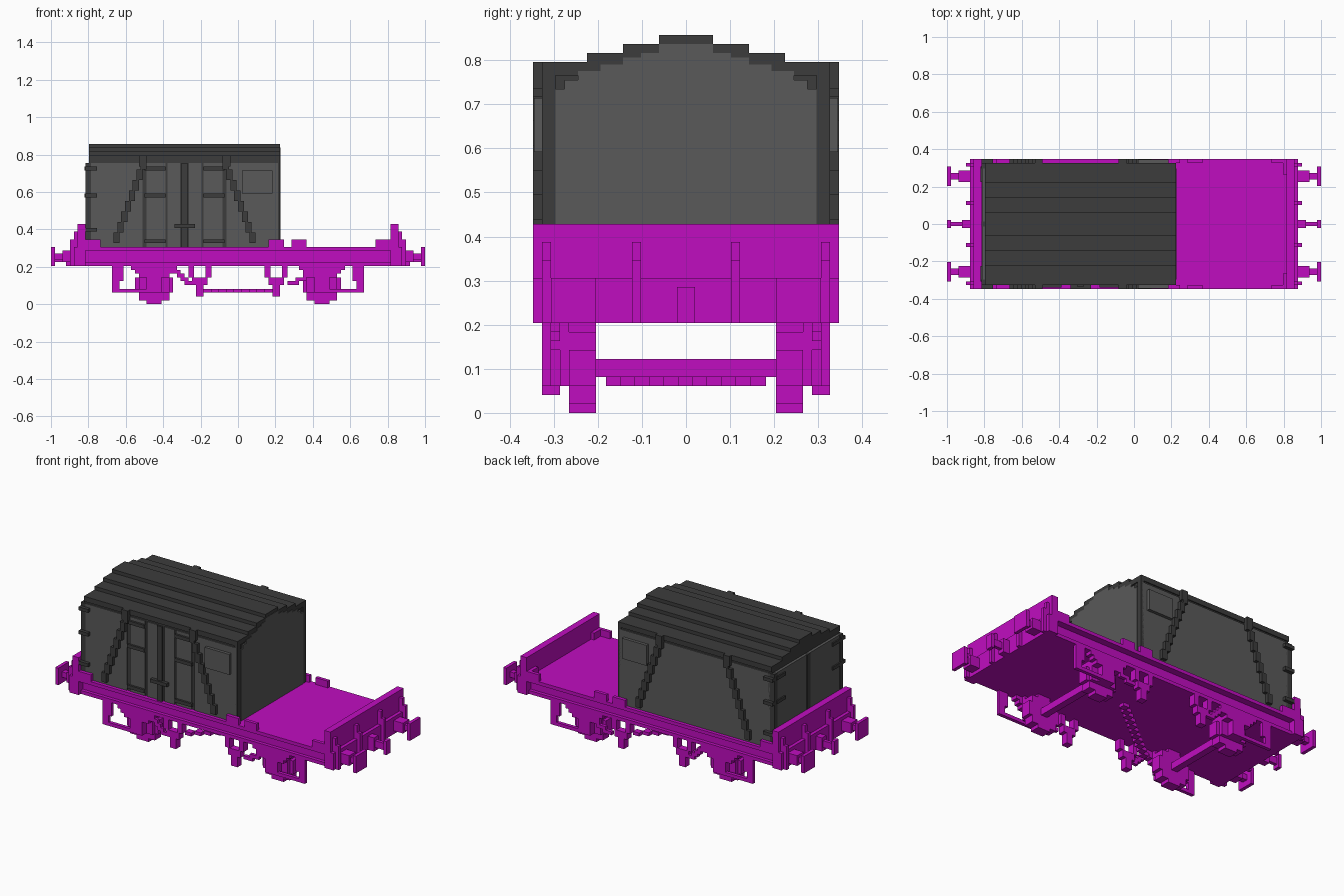
import bpy, bmesh
from mathutils import Matrix, Vector

old = bpy.data.objects.get("Cube")
if old:
    bpy.data.objects.remove(old, do_unlink=True)

U = 2 / 98      # one block of the model's grid
MID = -14       # centre of the container along x


def material(name, color):
    m = bpy.data.materials.new(name)
    m.use_nodes = True
    m.diffuse_color = (*color, 1)
    m.node_tree.nodes["Principled BSDF"].inputs["Base Color"].default_value = (*color, 1)
    return m


PURPLE = material("vivid purple", (.53, .004, .53))
DARK = material("dark grey", (.045, .045, .045))
GREY = material("mid grey", (.1, .1, .1))


def flip(span):
    return (-span[1], -span[0])


def shift(span, d):
    return (span[0] + d, span[1] + d)


def both(*half_sizes):
    """Symmetric spans around zero."""
    return [(-h, h) for h in half_sizes]


def part(name, mat, boxes, mx=False, my=False, centre=0):
    """Join boxes given as (x span, y span, z span); mirror in x and y if asked."""
    todo = list(boxes)
    if mx:
        todo += [(flip(x), y, z) for x, y, z in todo]
    if my:
        todo += [(x, flip(y), z) for x, y, z in todo]
    bm = bmesh.new()
    for x, y, z in todo:
        x = shift(x, centre)
        spans = (x, y, z)
        mid = Vector([(a + b) / 2 * U for a, b in spans])
        size = Matrix.Diagonal([(b - a) * U for a, b in spans] + [1])
        bmesh.ops.create_cube(bm, size=1, matrix=Matrix.Translation(mid) @ size)
    me = bpy.data.meshes.new(name)
    bm.to_mesh(me)
    bm.free()
    me.materials.append(mat)
    ob = bpy.data.objects.new(name, me)
    bpy.context.collection.objects.link(ob)
    return ob


# Wagon floor and channel-shaped side beams
part("deck", PURPLE, [((-42, 42), (-17, 17), (14, 15))])
part("side_beams", PURPLE, [((-42, 42), (-15, 15), (11, 14)),
                            ((-42, 42), (-16, 16), (10, 11))])

# End walls with headstocks and uprights
part("end_walls", PURPLE, [((40, 42), (-17, 17), (10, 21)),
                           ((42, 43), (-17, 17), (10, 15))], mx=True)
uprights = []
for y in ((5, 6), (15, 16)):
    uprights += [((42, 43), y, (10, 19)), ((43, 44), y, (10, 17))]
part("end_uprights", PURPLE, uprights, mx=True, my=True)

# Corner brackets and container stops on the deck edge
part("corner_brackets", PURPLE, [((36, 40), (16, 17), (15, 17)),
                                 ((39, 40), (13, 16), (15, 17))], mx=True, my=True)
part("container_stops", PURPLE, [((8, 12), (16, 17), (15, 17)),
                                 ((14, 18), (16, 17), (15, 17))], my=True)

# Buffers and coupling hooks
part("buffers", PURPLE, [((48, 49), (10, 15), (10, 15)),
                         ((45, 48), (11.7, 13.3), (11.7, 13.3)),
                         ((43, 46), (11, 14), (11, 14))], mx=True, my=True)
part("coupling_hooks", PURPLE, [((43, 48), (-.5, .5), (11, 13)),
                                ((48, 49), (-1, 1), (10, 14)),
                                ((43, 45), (-1, 1), (10, 14))], mx=True)

# Blocky wheels and axles
wheel_rows = [2, 4, 4, 5, 5]
wheel_rows += wheel_rows[::-1]
part("wheels", PURPLE,
     [(shift((-h, h), 22), (10, 13), (z, z + 1)) for z, h in enumerate(wheel_rows)],
     mx=True, my=True)
part("axles", PURPLE, [((21, 23), (-10, 10), (4, 6))], mx=True)

# Axle boxes, guards and leaf springs
w2, w4, w5, w6 = [shift(s, 22) for s in both(2, 4, 5, 6)]
part("axle_boxes", PURPLE, [(w2, (13, 16), (3, 8)), (w4, (13, 14), (3, 10)),
                            (w4, (14, 16), (7, 8)), (w5, (14, 16), (8, 9)),
                            (w6, (14, 16), (9, 10))], mx=True, my=True)

# Step irons beyond the wheels
part("step_irons", PURPLE, [((30, 33), (15, 16), (6, 10)), ((31, 33), (15, 16), (3, 6)),
                            ((22, 33), (15, 16), (3, 4))], mx=True, my=True)

# Brake hangers, cross rod and stepped levers
part("brake_hangers", PURPLE, [((7, 8.5), (14, 16), (7, 10)), ((11.5, 13), (14, 16), (7, 10)),
                               ((8, 12), (14, 16), (5, 7)),
                               ((9, 11), (14, 16), (2, 5))], mx=True, my=True)
part("brake_rod", PURPLE,
     [((2 * k - 1, 2 * k + 1), (1.6 * k - .9, 1.6 * k + .9), (3, 4)) for k in range(-5, 6)])
part("brake_levers", PURPLE,
     [((13 + 2 * k, 16 + 2 * k), (15, 16), (5 + k, 6 + k)) for k in range(5)], my=True)
part("brake_links", PURPLE,
     [((-14 - k, -12 - k), (15, 16), (5 + k, 6 + k)) for k in range(5)], my=True)

# Container shell with a stepped roof
inner = (-39, 10.7)
full = (-39, 11)
part("container_shell", DARK, [(inner, (-15.7, 15.7), (15, 38))])
part("container_roof", DARK, [(full, (-16, 16), (37.5, 39)), (full, (-11, 11), (39, 40)),
                              (full, (-7, 7), (40, 41)), (full, (-3, 3), (41, 42))])
part("corner_posts", DARK, [((10, 11), (14.5, 16), (15, 38)),
                            ((-40, -38), (14.5, 16), (15, 37))], my=True)

# Plain arched end panel
arch = [(14.5, 36), (13.5, 37), (12, 38), (9.5, 38.7), (7, 39.5), (5, 40), (3, 41)]
rows, low = [], 15
for half, top in arch:
    rows.append(((10.7, 11.1), (-half, half), (low, top)))
    low = top
part("plain_end_panel", GREY, rows)

# End doors with a centre post and corner hinges
part("end_doors", GREY, [((-39.8, -39), (.7, 14.5), (15, 37))], my=True)
part("end_door_post", DARK, [((-40, -39), (-.7, .7), (15, 37))])
part("end_door_hinges", DARK,
     [s for z in (19, 28, 35) for s in (((-40, -37), (15, 17), (z, z + 1)),
                                        ((-40.2, -39), (11, 15), (z, z + 1)))], my=True)

# Side panels: a plain back, and a front with two doors
skin = (15.7, 16)
part("back_panel", GREY, [((-24.5, 24.5), skin, (15, 37))], centre=MID)
part("front_panels", GREY, [((a, b), flip(skin), (15, 37))
                            for a, b in ((1.2, 4.5), (5, 10), (11, 24.5))],
     mx=True, centre=MID)
part("front_door_post", DARK, [((-.8, .8), (-16.5, -16), (15, 37)),
                               ((-2.7, 2.7), (-17, -16), (20, 21))], centre=MID)
part("front_door_hinges", DARK,
     [((5, 10.5), (-16.6, -16), (z, z + 1)) for z in (16, 28, 35)], mx=True, centre=MID)

# Slanted straps hooked over the roof edge
count = 8
rise = (38 - 16) / count
part("straps", DARK,
     [((17 - k, 18.6 - k), (15.9, 17), (16 + rise * k, 16 + rise * (k + 1)))
      for k in range(count)] + [((10, 12), (15, 17), (36, 39))],
     mx=True, my=True, centre=MID)

# Notice boards
part("notice_boards", GREY, [((1, 9), (16, 16.9), (29, 35))], my=True)
